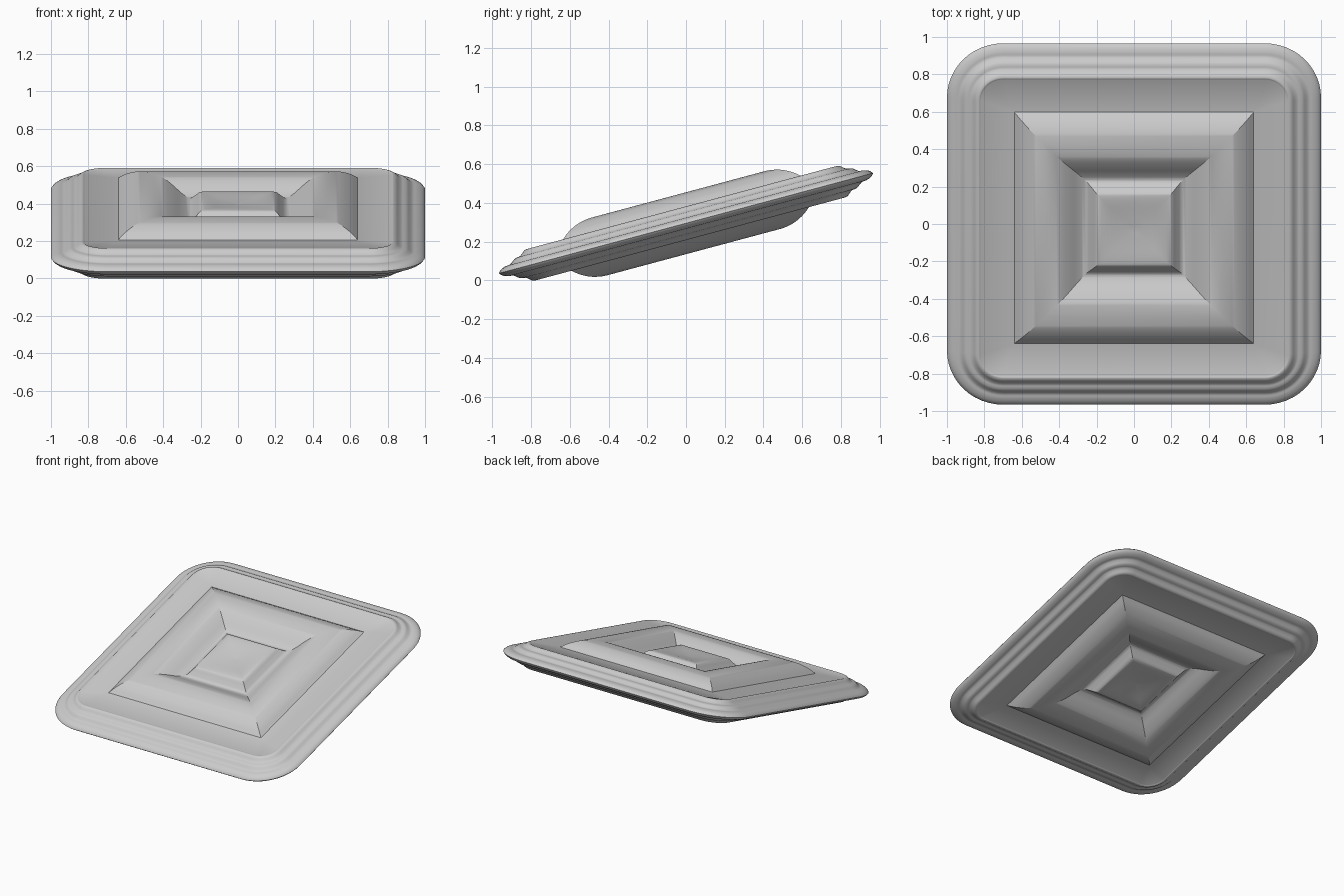
import bpy, bmesh, math
from mathutils import Matrix, Vector

if "Cube" in bpy.data.objects:
    bpy.data.objects.remove(bpy.data.objects["Cube"])

TILT = Matrix.Translation((0, 0, 0.295)) @ Matrix.Rotation(math.radians(15), 4, 'X')


def smooth_profile(pts, steps=5):
    """Catmull-Rom curve through (half size, height) points."""
    p = [Vector(a) for a in pts]
    p = [2 * p[0] - p[1]] + p + [2 * p[-1] - p[-2]]
    out = []
    for i in range(1, len(p) - 2):
        a, b, c, d = p[i - 1:i + 3]
        for k in range(steps):
            t = k / steps
            out.append(0.5 * (2 * b + (c - a) * t + (2 * a - 5 * b + 4 * c - d) * t * t
                              + (3 * b - a - 3 * c + d) * t ** 3))
    return out + [p[-2]]


def ring(half, core, seg):
    """Square outline of the given half size, rounded about a corner centre at core."""
    c = min(half, core)
    r = half - c
    pts = []
    for q in range(4):
        sx, sy = [(1, 1), (-1, 1), (-1, -1), (1, -1)][q]
        for k in range(seg + 1):
            a = math.radians(90 * (q + k / seg))
            pts.append((sx * c + r * math.cos(a), sy * c + r * math.sin(a)))
    return pts


def build(name, profile, core, seg, angle):
    bm = bmesh.new()
    for side in (1, -1):
        rings = [[bm.verts.new((x, y, side * h)) for x, y in ring(s, core, seg)]
                 for s, h in profile]
        for a, b in zip(rings, rings[1:]):
            n = len(a)
            for i in range(n):
                j = (i + 1) % n
                bm.faces.new((a[i], a[j], b[j], b[i]))
    bmesh.ops.remove_doubles(bm, verts=bm.verts, dist=1e-5)
    bmesh.ops.recalc_face_normals(bm, faces=bm.faces)
    bm.transform(TILT)
    me = bpy.data.meshes.new(name)
    bm.to_mesh(me)
    bm.free()
    ob = bpy.data.objects.new(name, me)
    bpy.context.collection.objects.link(ob)
    bpy.ops.object.select_all(action='DESELECT')
    ob.select_set(True)
    bpy.context.view_layer.objects.active = ob
    bpy.ops.object.shade_smooth_by_angle(angle=math.radians(angle))


# Moulded outer frame: flat border, then stepped ripples down to the thin edge
edge = [(0.82, 0.08), (0.83, 0.084), (0.845, 0.079), (0.86, 0.066), (0.875, 0.057),
        (0.89, 0.055), (0.905, 0.050), (0.92, 0.038), (0.935, 0.029), (0.955, 0.027),
        (0.975, 0.021), (0.99, 0.012), (1.0, 0.0)]
build("frame", [(0.64, 0.08)] + smooth_profile(edge, 3), 0.70, 12, 30)

# Raised centre panel: mitred bulge, valley and small inner crown, on both faces
panel = [(0.64, 0.08), (0.60, 0.112), (0.55, 0.138), (0.50, 0.151), (0.45, 0.154),
         (0.40, 0.144), (0.35, 0.118), (0.30, 0.085), (0.26, 0.070), (0.23, 0.092),
         (0.20, 0.120), (0.16, 0.124), (0.08, 0.113), (0.0, 0.105)]
build("centre_panel", smooth_profile(panel, 4), 1.0, 1, 20)
